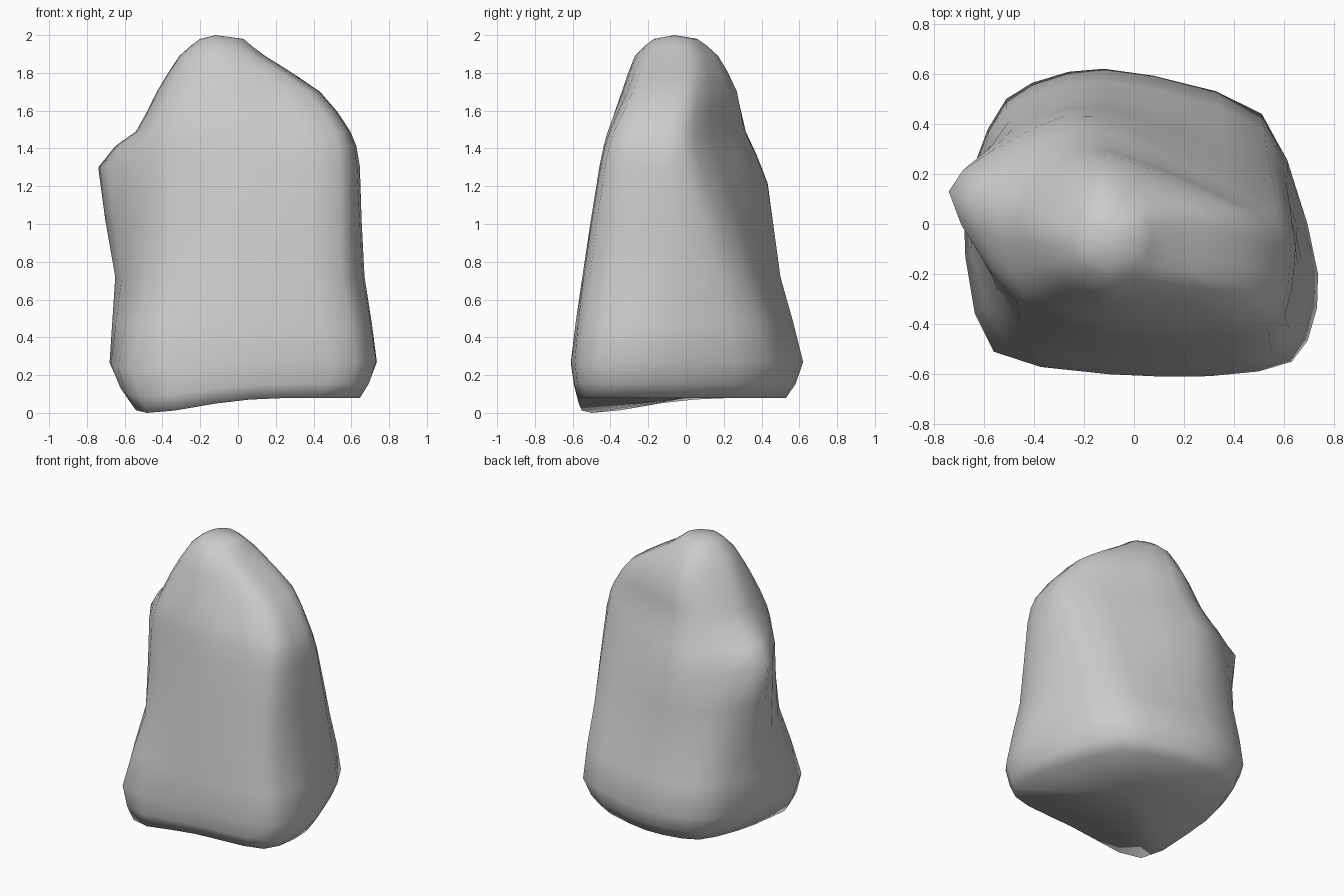
import bpy, bmesh, math
from mathutils import Vector

if "Cube" in bpy.data.objects:
    bpy.data.objects.remove(bpy.data.objects["Cube"])

# Cross-sections: height, then points in order
# front-left, front, front-right, right, back-right, back, back-left, left
SECTIONS = [
    (0.08, (-.48, -.50), (.06, -.57), (.57, -.52), (.64, -.14), (.42, .38), (-.05, .53), (-.42, .45), (-.57, .05)),
    (0.27, (-.56, -.51), (.12, -.61), (.63, -.55), (.735, -.20), (.51, .44), (-.12, .62), (-.51, .50), (-.68, .05)),
    (0.72, (-.46, -.40), (-.02, -.54), (.55, -.51), (.67, -.15), (.53, .29), (-.10, .50), (-.50, .41), (-.65, .06)),
    (1.30, (-.47, -.31), (-.05, -.45), (.54, -.43), (.64, -.17), (.57, .08), (-.15, .43), (-.46, .35), (-.74, .13)),
    (1.49, (-.44, -.29), (-.10, -.41), (.51, -.38), (.59, -.15), (.53, .04), (-.10, .31), (-.36, .26), (-.54, .04)),
    (1.70, (-.36, -.24), (-.10, -.34), (.37, -.28), (.43, -.10), (.39, .06), (-.08, .27), (-.29, .20), (-.43, 0)),
    (1.89, (-.26, -.19), (-.10, -.27), (.09, -.21), (.14, -.08), (.12, .06), (-.10, .17), (-.23, .11), (-.31, -.04)),
    (1.98, (-.18, -.13), (-.10, -.17), (-.01, -.13), (.03, -.06), (0, .02), (-.10, .06), (-.17, .02), (-.20, -.05)),
]
AROUND, UP = 3, 2


def spline(p0, p1, p2, p3, t):
    """Point on a tightened cubic through p1 and p2."""
    m1, m2 = (p2 - p0) * 0.37, (p3 - p1) * 0.37
    return ((2*t**3 - 3*t**2 + 1) * p1 + (t**3 - 2*t**2 + t) * m1
            + (3*t**2 - 2*t**3) * p2 + (t**3 - t**2) * m2)


def refine(items, steps, closed):
    """Insert in-between points along an open or closed row."""
    n = len(items)
    at = (lambda i: items[i % n]) if closed else (lambda i: items[max(0, min(n - 1, i))])
    out = [spline(at(i-1), at(i), at(i+1), at(i+2), k / steps)
           for i in range(n if closed else n - 1) for k in range(steps)]
    return out if closed else out + [items[-1]]


def height(z, y):
    """The ledge section dips towards the back."""
    return z - 0.28 * max(0, y - .13) if z == 1.30 else z


# Smooth the sections around, then along the height
rings = [refine([Vector((x, y, height(s[0], y))) for x, y in s[1:]], AROUND, True) for s in SECTIONS]
columns = [refine(list(col), UP, False) for col in zip(*rings)]

# Sagging front-left foot
for col in columns:
    for p in col:
        d2 = (p.x + .48)**2 + (p.y + .50)**2
        p.z -= 0.08 * math.exp(-d2 / 0.14) * max(0, 1 - (p.z - .08) / .4)

# Skin the body and close both ends
bm = bmesh.new()
grid = [[bm.verts.new(p) for p in col] for col in columns]
n, h = len(grid), len(grid[0])
base = bm.verts.new((0, 0, 0.08))
peak = bm.verts.new((-.12, -.06, 2.0))
for i in range(n):
    a, b = grid[i], grid[(i + 1) % n]
    for j in range(h - 1):
        bm.faces.new((a[j], b[j], b[j+1], a[j+1]))
    bm.faces.new((b[0], a[0], base))
    bm.faces.new((a[-1], b[-1], peak))
bmesh.ops.recalc_face_normals(bm, faces=bm.faces)
for f in bm.faces:
    f.smooth = True

mesh = bpy.data.meshes.new("rock")
bm.to_mesh(mesh)
bm.free()
bpy.context.collection.objects.link(bpy.data.objects.new("rock", mesh))
